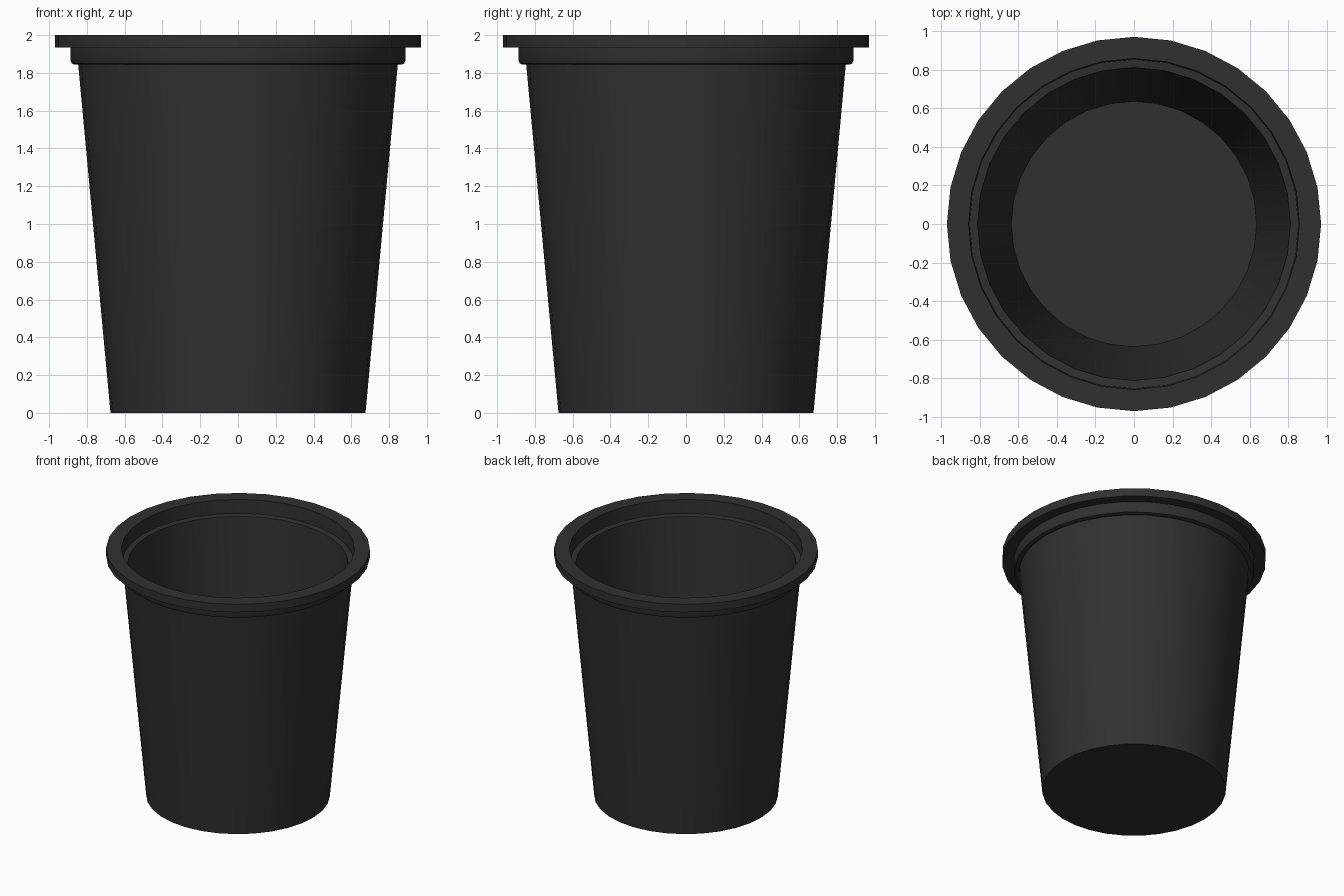
import bpy, bmesh, math

if "Cube" in bpy.data.objects:
    bpy.data.objects.remove(bpy.data.objects["Cube"])

SIDES = 32
# Profile (radius, height): underside, outer wall, collar, rim, inner step, inner wall, floor
profile = [(0.675, 0), (0.846, 1.845), (0.868, 1.845), (0.88, 1.85), (0.886, 1.865),
           (0.886, 1.935), (0.969, 1.935), (0.969, 2.0), (0.857, 2.0),
           (0.852, 1.89), (0.81, 1.885), (0.635, 0.03)]

bm = bmesh.new()
rings = [[bm.verts.new((r * math.cos(2 * math.pi * i / SIDES),
                        r * math.sin(2 * math.pi * i / SIDES), z))
          for i in range(SIDES)] for r, z in profile]
for low, high in zip(rings, rings[1:]):
    for i in range(SIDES):
        j = (i + 1) % SIDES
        bm.faces.new((low[i], low[j], high[j], high[i]))
bm.faces.new(rings[0][::-1])   # underside
bm.faces.new(rings[-1])        # inner floor
bmesh.ops.recalc_face_normals(bm, faces=bm.faces)
mesh = bpy.data.meshes.new("cup")
bm.to_mesh(mesh)
bm.free()
cup = bpy.data.objects.new("cup", mesh)
bpy.context.collection.objects.link(cup)

# Black plastic
mat = bpy.data.materials.new("black_plastic")
mat.diffuse_color = (0.03, 0.03, 0.03, 1)
mat.use_nodes = True
mat.node_tree.nodes["Principled BSDF"].inputs["Base Color"].default_value = mat.diffuse_color
mesh.materials.append(mat)

# Smooth walls, sharp rim edges
bpy.context.view_layer.objects.active = cup
cup.select_set(True)
bpy.ops.object.shade_smooth_by_angle(angle=math.radians(35))
